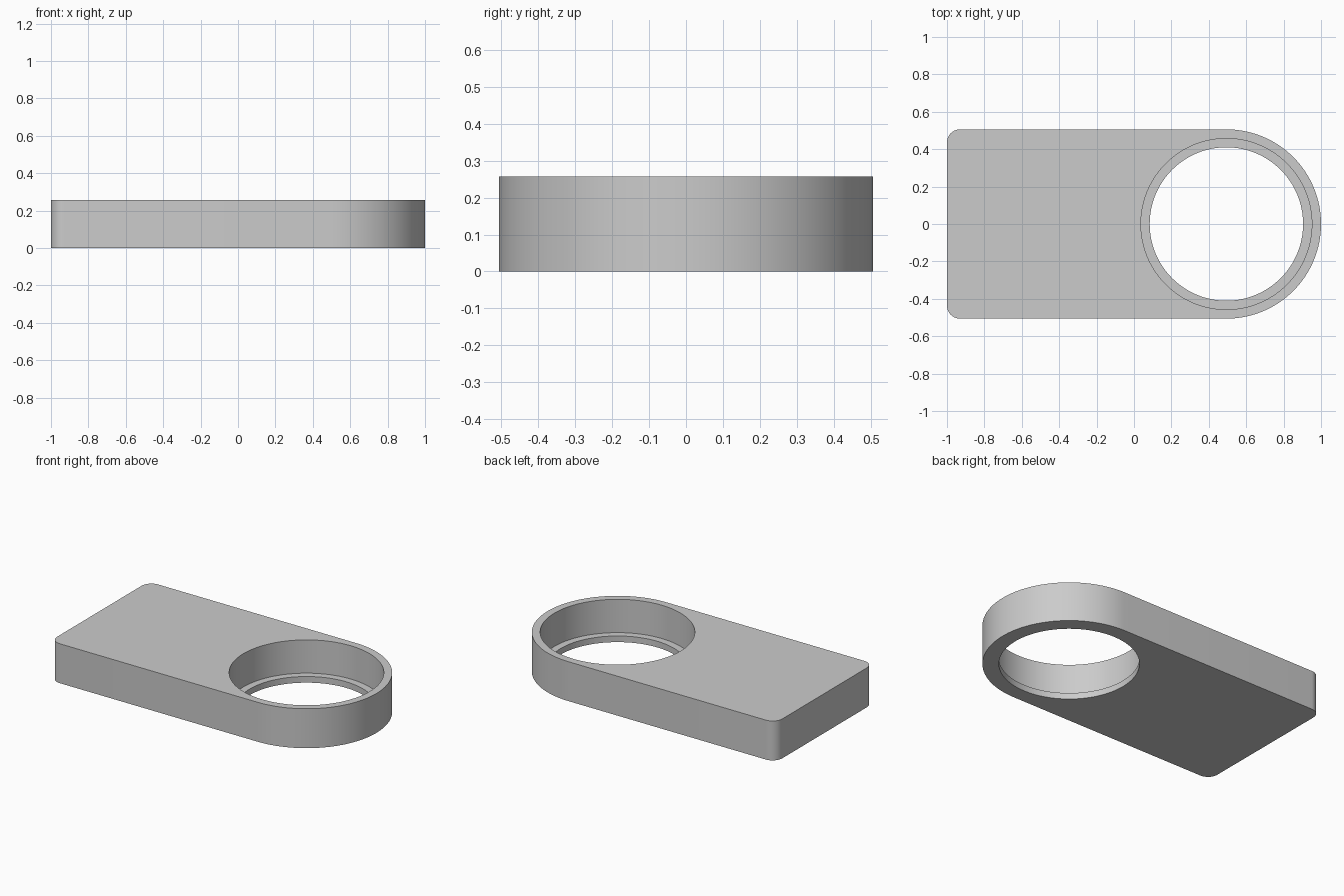
import bpy, bmesh
from math import cos, sin, radians

cube = bpy.data.objects.get("Cube")
if cube:
    bpy.data.objects.remove(cube, do_unlink=True)

HEIGHT, HALF_WIDTH, RING_X = 0.257, 0.506, 0.494
CORNER, BORE, HOLE, LEDGE_Z = 0.07, 0.457, 0.41, 0.04

grey = bpy.data.materials.new("plain grey")
grey.use_nodes = True
colour = (0.6, 0.6, 0.6, 1)
grey.diffuse_color = colour
grey.node_tree.nodes["Principled BSDF"].inputs["Base Color"].default_value = colour


def arc(cx, cy, radius, start, end, steps):
    angles = [radians(start + (end - start) * i / steps) for i in range(steps + 1)]
    return [(cx + radius * cos(a), cy + radius * sin(a)) for a in angles]


def prism(name, outline, bottom, top):
    bm = bmesh.new()
    base = bm.faces.new([bm.verts.new((x, y, bottom)) for x, y in outline])
    side = bmesh.ops.extrude_face_region(bm, geom=[base])
    verts = [v for v in side["geom"] if isinstance(v, bmesh.types.BMVert)]
    bmesh.ops.translate(bm, verts=verts, vec=(0, 0, top - bottom))
    bmesh.ops.recalc_face_normals(bm, faces=bm.faces)
    mesh = bpy.data.meshes.new(name)
    bm.to_mesh(mesh)
    bm.free()
    mesh.materials.append(grey)
    obj = bpy.data.objects.new(name, mesh)
    bpy.context.collection.objects.link(obj)
    return obj


# Plate with one round end and two small rounded corners
cx, cy = CORNER - 1, HALF_WIDTH - CORNER
outline = (arc(RING_X, 0, HALF_WIDTH, -90, 90, 64)
           + arc(cx, cy, CORNER, 90, 180, 12)
           + arc(cx, -cy, CORNER, 180, 270, 12))
plate = prism("holder_plate", outline, 0, HEIGHT)

# Wide bore from above, narrower through hole leaving a thin ledge
for name, radius, bottom in (("bore_cutter", BORE, LEDGE_Z), ("hole_cutter", HOLE, -0.1)):
    circle = arc(RING_X, 0, radius, 0, 360, 128)[:-1]
    cutter = prism(name, circle, bottom, HEIGHT + 0.1)
    cut = plate.modifiers.new(name, "BOOLEAN")
    cut.operation, cut.solver, cut.object = "DIFFERENCE", "EXACT", cutter
    bpy.context.view_layer.objects.active = plate
    bpy.ops.object.modifier_apply(modifier=cut.name)
    bpy.data.objects.remove(cutter, do_unlink=True)

# Smooth curved walls, crisp rims
bpy.ops.object.select_all(action="DESELECT")
plate.select_set(True)
bpy.ops.object.shade_smooth_by_angle(angle=radians(30))
